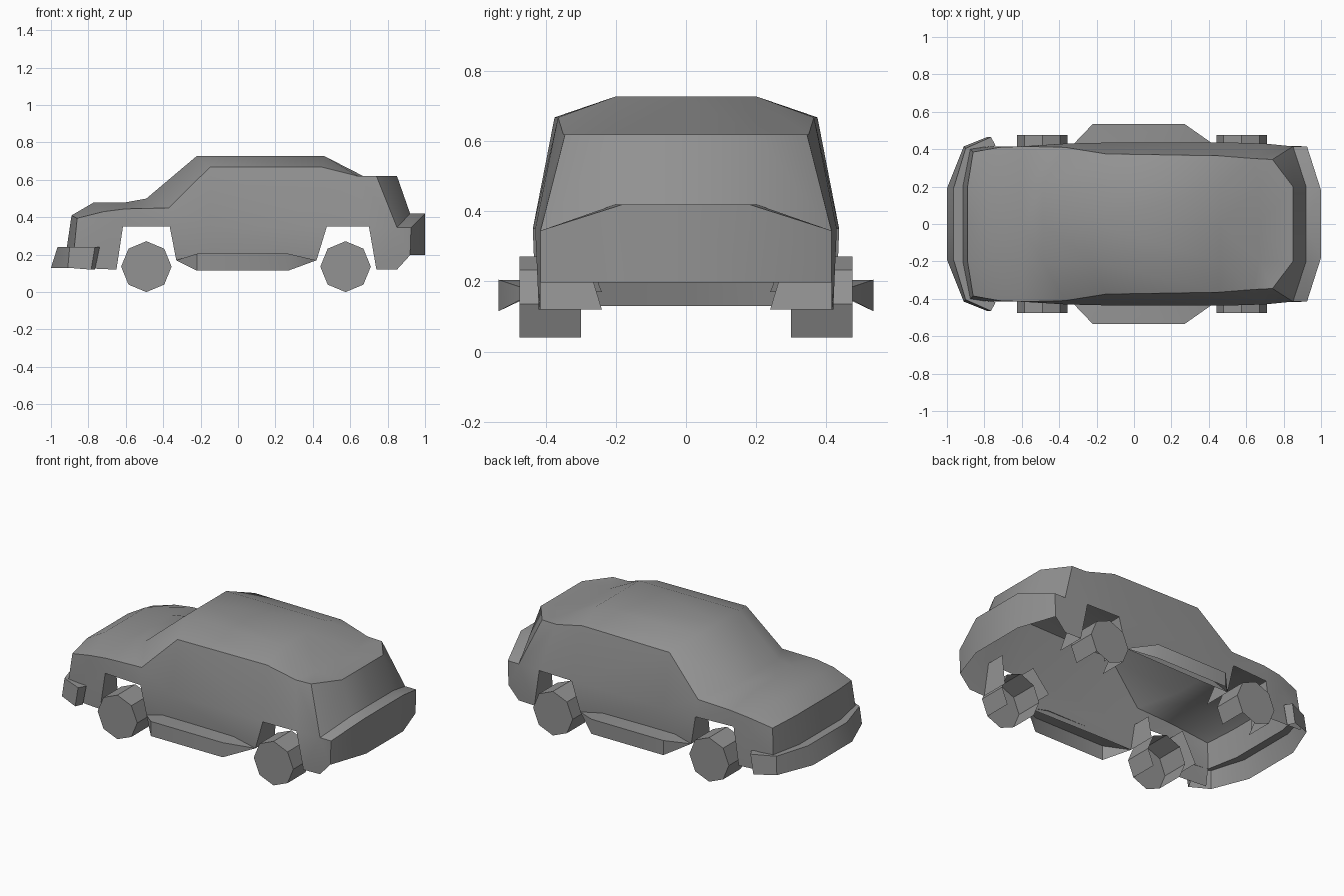
import bpy, bmesh, math

if "Cube" in bpy.data.objects:
    bpy.data.objects.remove(bpy.data.objects["Cube"])

grey = bpy.data.materials.new("dark_grey")
grey.diffuse_color = (0.29, 0.29, 0.29, 1)
grey.use_nodes = True
grey.node_tree.nodes["Principled BSDF"].inputs["Base Color"].default_value = grey.diffuse_color


def make_part(name, faces, angle=46):
    """Weld a list of polygons into one half-part and mirror it across y = 0."""
    bm = bmesh.new()
    for poly in faces:
        bm.faces.new([bm.verts.new(p) for p in poly])
    bmesh.ops.remove_doubles(bm, verts=bm.verts, dist=0.0005)
    bmesh.ops.recalc_face_normals(bm, faces=bm.faces)
    me = bpy.data.meshes.new(name)
    bm.to_mesh(me)
    bm.free()
    me.shade_smooth()
    me.set_sharp_from_angle(angle=math.radians(angle))
    me.materials.append(grey)
    ob = bpy.data.objects.new(name, me)
    bpy.context.collection.objects.link(ob)
    mod = ob.modifiers.new("mirror", "MIRROR")
    mod.use_axis = (False, True, False)
    mod.use_clip = True
    mod.merge_threshold = 0.001
    return ob


def strip(a, b):
    """Quads between two matching rows of points."""
    return [[a[i], a[i + 1], b[i + 1], b[i]] for i in range(len(a) - 1)]


def mid(p):
    return (p[0], 0, p[2])


# Body rows: roof line, shoulder crease, arch level
roof = [(x, 0.2, z) for x, z in
        [(-.89, .41), (-.77, .48), (-.6, .48), (-.49, .5),
         (-.22, .728), (.46, .728), (.67, .62), (.85, .62)]]
crease = [(-.86, .385, .395), (-.72, .41, .43), (-.6, .415, .445), (-.37, .41, .45),
          (-.15, .375, .668), (.45, .365, .668), (.64, .35, .62), (.74, .345, .62)]
belt = [(-.875, .40, .24), (-.72, .415, .35), (-.615, .415, .35), (-.365, .43, .35),
        (-.15, .435, .35), (.475, .437, .35), (.70, .43, .35), (.85, .415, .345)]

# Upper shell
body = strip([mid(p) for p in roof], roof) + strip(roof, crease) + strip(crease, belt)

# Lower side panels around the wheel arches
front_low, front_arch = (-.87, .41, .13), (-.65, .415, .12)
sill_a, sill_b, sill_c = (-.33, .42, .17), (-.15, .42, .17), (.42, .43, .17)
rear_arch, rear_low, rear_tip = (.74, .42, .12), (.85, .415, .12), (.92, .415, .197)
bump_corner = (.925, .415, .345)
body += [[belt[0], belt[1], belt[2], front_arch, front_low],
         [belt[3], belt[4], sill_b, sill_a],
         [belt[4], belt[5], sill_c, sill_b],
         [belt[6], belt[7], bump_corner, rear_tip, rear_low, rear_arch]]

# Nose
nose = (-.915, .2, .24)
body += [[mid(roof[0]), roof[0], nose, mid(nose)],
         [roof[0], crease[0], belt[0], nose]]

# Tailgate
tail = (.92, .2, .42)
body += [[mid(roof[7]), roof[7], tail, mid(tail)],
         [roof[7], crease[7], belt[7], tail]]
make_part("body", body)

# Rear bumper
bump_top, bump_low = (1.0, .18, .42), (1.0, .18, .197)
top_row = [mid(bump_top), bump_top, bump_corner]
make_part("rear_bumper",
          strip([mid(tail), tail, belt[7]], top_row)
          + strip(top_row, [mid(bump_low), bump_low, rear_tip]), 40)

# Front bumper
inner = [mid(nose), nose, belt[0], (-.75, .415, .24)]
upper = [(-.965, 0, .24), (-.965, .19, .24), (-.90, .405, .24),
         (-.765, .465, .24), (-.74, .42, .24)]
lower = [(-1.0, 0, .13), (-1.0, .19, .13), (-.91, .415, .13),
         (-.785, .465, .12), (-.765, .42, .12)]
make_part("front_bumper", strip(inner, upper[:4])
          + [[inner[3], upper[3], upper[4]]] + strip(upper, lower), 30)

# Running boards, open underneath
ends = [sill_a, sill_c]
outer_top = [(-.22, .535, .205), (.27, .535, .205)]
outer_low = [(-.22, .535, .115), (.27, .535, .115)]
inner_top = [(-.22, .425, .203), (.27, .425, .203)]
board = strip(outer_top, outer_low) + strip(inner_top, outer_top)
for i in range(2):
    board += [[ends[i], outer_top[i], outer_low[i]], [ends[i], inner_top[i], outer_top[i]]]
make_part("running_board", board, 40)

# Cross walls of the wheel wells
walls = []
for top, low in [(belt[2], front_arch), (belt[3], sill_a),
                 (belt[5], sill_c), (belt[6], rear_arch)]:
    walls.append([top, low, (low[0], .24, low[2]), (top[0], .31, top[2])])
make_part("wheel_wells", walls)

# Eight-sided wheels, open on the inside and underneath
for name, cx in [("front_wheels", -.49), ("rear_wheels", .575)]:
    def ring(y):
        return [(cx + .135 * math.sin(k * math.pi / 4), y,
                 .136 - .136 * math.cos(k * math.pi / 4)) for k in range(8)]
    out, inn = ring(.475), ring(.30)
    make_part(name, [out] + strip(out[1:], inn[1:]), 20)
